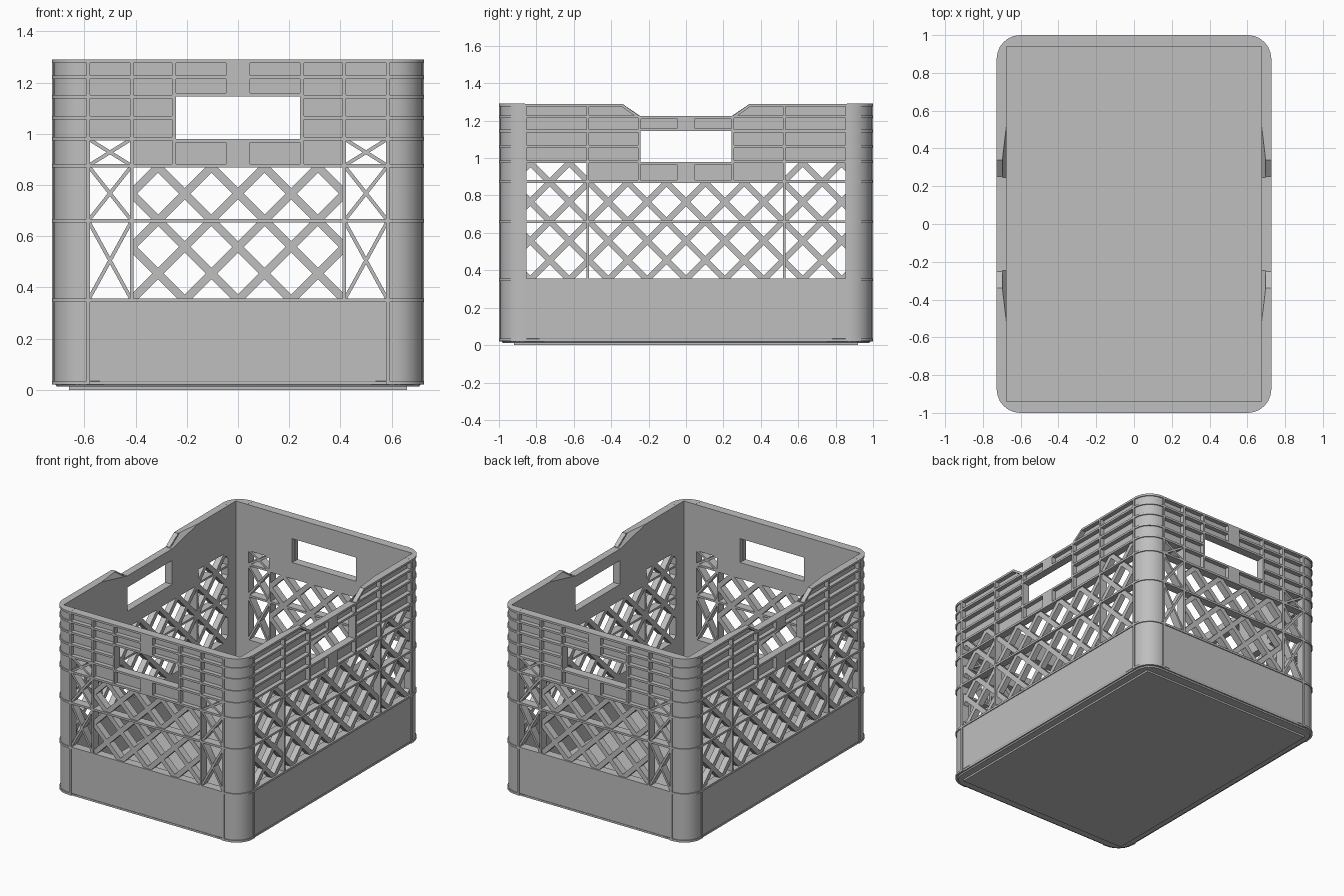
import bpy, bmesh, math
from mathutils import Vector

if "Cube" in bpy.data.objects:
    bpy.data.objects.remove(bpy.data.objects["Cube"])

HX, HY, TOP = 0.727, 1.0, 1.29          # half width, half length, height
INX, INY = 0.675, 0.94                  # inner wall faces
BAND, STEP = 0.35, 0.104                # top of solid band, lattice half pitch
RIB = 0.014
LEVELS = [0.66, 0.875, 0.98, 1.062, 1.145, 1.22]

grey = bpy.data.materials.new("grey plastic")
grey.diffuse_color = (0.52, 0.52, 0.52, 1)
grey.use_nodes = True
grey.node_tree.nodes["Principled BSDF"].inputs["Base Color"].default_value = grey.diffuse_color


def loft(bm, a, b):
    """Closed solid between two matching outlines."""
    va, vb = [bm.verts.new(p) for p in a], [bm.verts.new(p) for p in b]
    n = len(va)
    faces = [bm.faces.new(va), bm.faces.new(vb[::-1])]
    for i in range(n):
        j = (i + 1) % n
        faces.append(bm.faces.new((va[j], va[i], vb[i], vb[j])))
    bmesh.ops.recalc_face_normals(bm, faces=faces)


def finish(bm, name, rot=0.0):
    me = bpy.data.meshes.new(name)
    bm.to_mesh(me)
    bm.free()
    me.materials.append(grey)
    me.shade_smooth()
    me.set_sharp_from_angle(angle=math.radians(30))
    return place(me, name, rot)


def place(me, name, rot):
    ob = bpy.data.objects.new(name, me)
    ob.rotation_euler.z = rot
    bpy.context.collection.objects.link(ob)
    return ob


def clip(poly, u0, u1, z0, z1):
    """Clip a convex (u, z) outline to a rectangle."""
    for axis, lim, sgn in ((0, u0, 1), (0, u1, -1), (1, z0, 1), (1, z1, -1)):
        out = []
        for i, q in enumerate(poly):
            p = poly[i - 1]
            dp, dq = (p[axis] - lim) * sgn, (q[axis] - lim) * sgn
            if dp * dq < 0:
                out.append(p.lerp(q, dp / (dp - dq)))
            if dq >= 0:
                out.append(q)
        poly = out
    return poly


class Wall:
    """Wall drawn in (u, z), with depth measured inward from the outside."""

    def __init__(self, half, thick):
        self.bm, self.half, self.thick = bmesh.new(), half, thick

    def prism(self, poly, d0, d1=None, back=None):
        d1 = self.thick if d1 is None else d1
        loft(self.bm, [(u, d0 - self.half, z) for u, z in poly],
             [(u, d1 - self.half, z) for u, z in (back or poly)])

    def box(self, u0, u1, z0, z1, d0, d1=None):
        self.prism([(u0, z0), (u1, z0), (u1, z1), (u0, z1)], d0, d1)

    def strip(self, p, q, w, rect, d0, d1=None):
        p, q = Vector(p), Vector(q)
        t = (q - p).normalized()
        n = Vector((-t.y, t.x)) * w / 2
        p, q = p - t * w, q + t * w
        poly = clip([p - n, q - n, q + n, p + n], *rect)
        if len(poly) > 2:
            self.prism(poly, d0, d1)

    def lattice(self, rect):
        for k in range(-9, 10):
            for s in (1, -1):
                u = 2 * k * STEP
                self.strip((u, BAND), (u + s * 0.8, BAND + 0.8), 0.032, rect, 0.012)

    def hrib(self, u0, u1, z, deep=0.032):
        self.box(u0, u1, z - RIB / 2, z + RIB / 2, 0, deep)

    def vrib(self, u, z0, z1, deep=0.032):
        self.box(u - RIB / 2, u + RIB / 2, z0, z1, 0, deep)


def common(w, edge, mid, top):
    """Solid band, handle surround and ribs shared by all walls."""
    T = w.thick
    w.box(-edge, edge, 0.02, BAND, 0.006)
    w.hrib(-edge, edge, BAND, T)
    w.hrib(-edge, edge, LEVELS[0], T)
    w.hrib(-edge, edge, LEVELS[1], T)
    w.box(-mid, mid, 0.875, 0.98, 0.03)                 # panel under handle
    w.box(-0.245, 0.245, 1.145, top, 0.03)              # grip over handle
    for z0, z1 in ((0.868, 0.98), (1.145, top)):
        w.box(-0.047, 0.047, z0, z1, 0, 0.032)          # flush centre blocks
    w.hrib(-0.245, 0.245, 0.973)
    w.hrib(-0.245, 0.245, 1.152)
    for s in (-1, 1):
        lo, hi = sorted((s * 0.245, s * edge))
        for z in LEVELS[2:]:
            w.hrib(lo, hi, z, T if z == 0.98 else 0.032)
        w.vrib(s * edge, 0.02, TOP, T)
        w.vrib(s * mid, BAND, 0.98, T)
        w.vrib(s * mid, 0.98, TOP)
        w.vrib(s * 0.25, 0.875, top)


# Short walls: lattice centre with crossed braces at each side
w = Wall(HY, HY - INY)
common(w, 0.585, 0.415, TOP)
w.hrib(-0.245, 0.245, 1.22)
w.hrib(-0.585, 0.585, TOP - RIB / 2)
w.lattice((-0.415, 0.415, BAND, 0.875))
for s in (-1, 1):
    lo, hi = sorted((s * 0.415, s * 0.585))
    for z0, z1 in ((BAND, 0.66), (0.66, 0.875), (0.875, 0.98)):
        w.strip((lo, z0), (hi, z1), 0.014, (lo, hi, z0, z1), 0.006)
        w.strip((lo, z1), (hi, z0), 0.014, (lo, hi, z0, z1), 0.006)
    lo, hi = sorted((s * 0.245, s * 0.585))
    w.box(lo, hi, 0.98, TOP, 0.03)
front = finish(w.bm, "front_wall")
place(front.data, "back_wall", math.pi)

# Long walls: full lattice, lowered grip and sloping shoulders
w = Wall(HX, HX - INX)
common(w, 0.86, 0.525, 1.225)
w.hrib(-0.245, 0.245, 1.218)
w.lattice((-0.525, 0.525, BAND, 0.875))
for s in (-1, 1):
    lo, hi = sorted((s * 0.525, s * 0.86))
    w.lattice((lo, hi, BAND, 0.98))
    lo, hi = sorted((s * 0.34, s * 0.86))
    w.hrib(lo, hi, TOP - RIB / 2)
    w.strip((s * 0.25, 1.217), (s * 0.345, TOP - 0.006), RIB, (-1, 1, 1, TOP), 0, 0.032)
    outline = [(0.245, 0.98), (0.86, 0.98), (0.86, TOP)]
    outer = [(s * u, z) for u, z in outline + [(0.34, TOP), (0.245, 1.225)]]
    inner = [(s * u, z) for u, z in outline + [(0.525, TOP), (0.245, 1.225)]]
    w.prism(outer, 0.03, back=inner)
right = finish(w.bm, "right_wall", math.pi / 2)
place(right.data, "left_wall", -math.pi / 2)


def arc(inset, r=0.125, n=6):
    """Rounded outer corner in the +x +y quadrant."""
    cx, cy = HX - r, HY - r
    angles = [math.pi / 2 * i / n for i in range(n + 1)]
    return [(cx + (r - inset) * math.cos(a), cy + (r - inset) * math.sin(a)) for a in angles]


def corner_solid(bm, sx, sy, inset, z0, z1):
    pts = [(HX - inset, 0.86)] + arc(inset) + [
        (0.585, HY - inset), (0.585, INY), (INX, INY), (INX, 0.86)]
    loft(bm, [(sx * x, sy * y, z0) for x, y in pts], [(sx * x, sy * y, z1) for x, y in pts])


# Rounded corner posts with thin ribs wrapping around
for sx, sy, label in ((1, -1, "front_right"), (-1, -1, "front_left"),
                      (1, 1, "back_right"), (-1, 1, "back_left")):
    bm = bmesh.new()
    corner_solid(bm, sx, sy, 0.007, 0.02, TOP)
    finish(bm, label + "_corner_post")
    bm = bmesh.new()
    for z in [0.028, BAND] + LEVELS + [TOP - RIB / 2]:
        corner_solid(bm, sx, sy, 0, z - RIB / 2, z + RIB / 2 + (0.0005 if z > 1.25 else 0))
    finish(bm, label + "_corner_ribs")


def slab(name, inset, z0, z1, inset_low):
    rings = []
    for ins, z in ((inset_low, z0), (inset, z1)):
        q = arc(ins)
        pts = q + [(-x, y) for x, y in q[::-1]]
        pts += [(-x, -y) for x, y in pts]
        rings.append([(x, y, z) for x, y in pts])
    bm = bmesh.new()
    loft(bm, *rings)
    finish(bm, name)


# Floor and stacking base
slab("floor", 0.004, 0.012, 0.035, 0.02)
bm = bmesh.new()
rect = [(-0.66, -0.92), (0.66, -0.92), (0.66, 0.92), (-0.66, 0.92)]
loft(bm, [(x, y, 0) for x, y in rect], [(x, y, 0.02) for x, y in rect])
finish(bm, "stacking_base")
